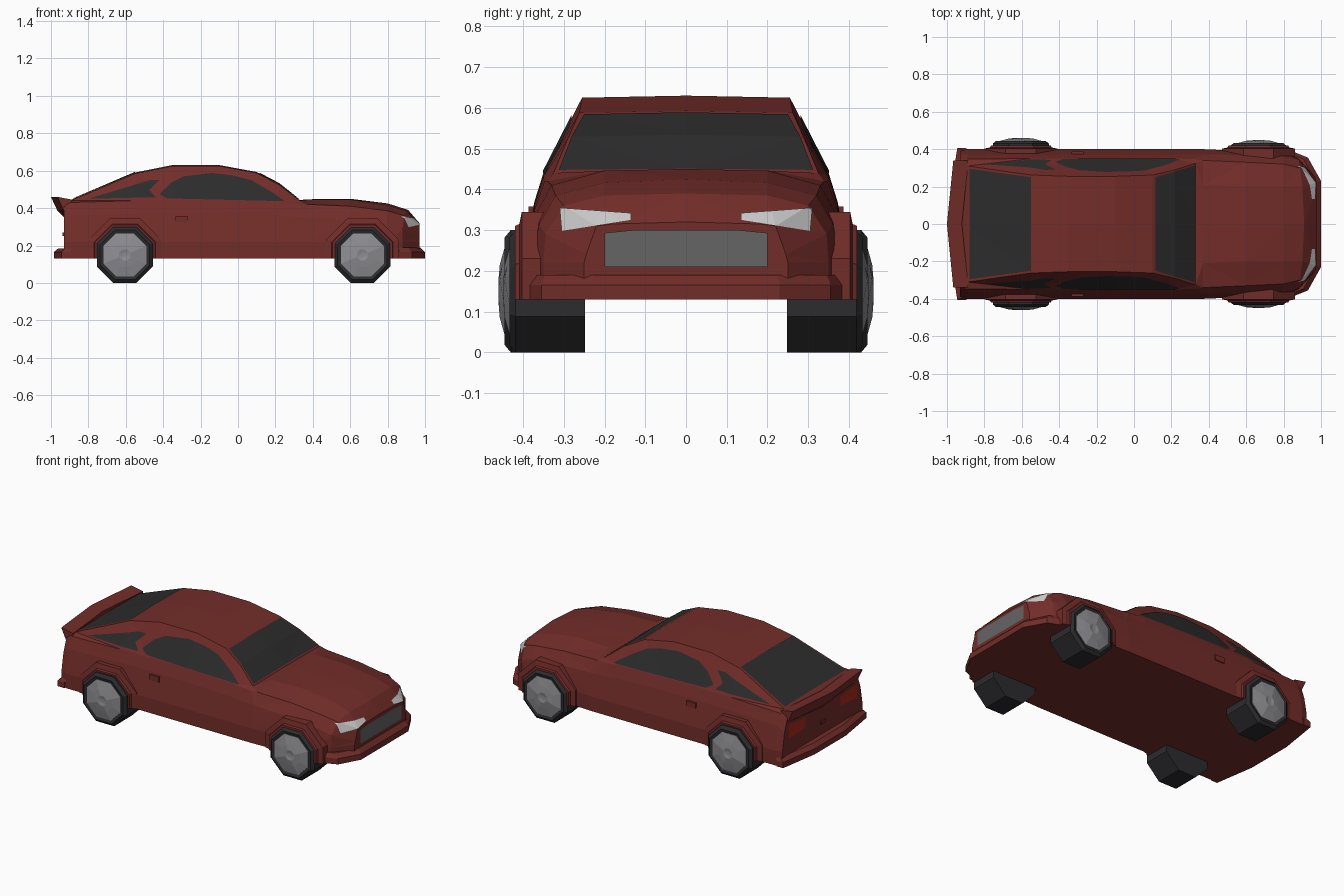
import bpy, bmesh, math
from mathutils import Vector

if "Cube" in bpy.data.objects:
    bpy.data.objects.remove(bpy.data.objects["Cube"])


def material(name, r, g, b):
    m = bpy.data.materials.new(name)
    m.diffuse_color = (r, g, b, 1)
    m.use_nodes = True
    m.node_tree.nodes["Principled BSDF"].inputs["Base Color"].default_value = m.diffuse_color
    return m


PAINT = material("paint", 0.17, 0.026, 0.022)
GLASS = material("glass", 0.025, 0.025, 0.025)
RUBBER = material("rubber", 0.025, 0.025, 0.028)
METAL = material("metal", 0.27, 0.27, 0.29)
GRILLE = material("grille", 0.13, 0.13, 0.13)
LAMP = material("lamp", 0.65, 0.65, 0.63)
RED = material("tail_red", 0.4, 0.02, 0.01)


def loft(name, loops, mat=None, tri=False):
    """Skin a list of equal-length closed loops and cap both ends."""
    bm = bmesh.new()
    rings = [[bm.verts.new(p) for p in loop] for loop in loops]
    n = len(rings[0])
    for a, b in zip(rings, rings[1:]):
        for i in range(n):
            j = (i + 1) % n
            bm.faces.new((a[i], a[j], b[j], b[i]))
    bm.faces.new(rings[0])
    bm.faces.new(rings[-1])
    if tri:
        bmesh.ops.triangulate(bm, faces=bm.faces[:])
    bmesh.ops.recalc_face_normals(bm, faces=bm.faces[:])
    me = bpy.data.meshes.new(name)
    bm.to_mesh(me)
    bm.free()
    ob = bpy.data.objects.new(name, me)
    bpy.context.collection.objects.link(ob)
    if mat:
        me.materials.append(mat)
    return ob


def box(name, x, y, z, mat):
    return loft(name, [[(x[0], v, z[0]), (x[1], v, z[0]), (x[1], v, z[1]), (x[0], v, z[1])] for v in y], mat)


# Body shell: x, sill w, shoulder w, belt w, belt z, top w, top z, centre z
STATIONS = [
    (-0.93, .39, .37, .345, .40, .33, .42, .42),
    (-0.89, .40, .372, .347, .43, .31, .442, .445),
    (-0.55, .40, .372, .350, .44, .262, .585, .59),
    (-0.35, .40, .372, .350, .44, .255, .625, .63),
    (-0.10, .40, .372, .350, .44, .255, .625, .63),
    (0.10, .40, .372, .350, .435, .262, .588, .593),
    (0.22, .40, .372, .350, .43, .29, .525, .53),
    (0.33, .40, .372, .347, .42, .325, .44, .443),
    (0.37, .40, .372, .340, .42, .21, .445, .447),
    (0.60, .39, .368, .330, .41, .20, .446, .45),
    (0.80, .38, .360, .320, .385, .20, .416, .425),
    (0.91, .35, .345, .300, .36, .20, .385, .39),
    (0.97, .25, .245, .220, .31, .18, .315, .32)]


def section(x, wl, wm, wb, zb, wt, zt, zc):
    half = [(wt, zt), (wb, zb), (wm, zb - .07), (wl, .22), (wl, .13)]
    pts = [(0, zc)] + half + [(-y, z) for y, z in reversed(half)]
    bow = .25 if x == 0.91 else 0
    return [(x - bow * y * y, y, z) for y, z in pts]


body = loft("body_shell", [section(*s) for s in STATIONS], PAINT, tri=True)


def panel(name, pts, axis, lo, hi, mat, lift=.004):
    """Cut a patch of the body surface under a 2D outline and lift it clear."""
    def place(a, b, t):
        return {'X': (t, a, b), 'Y': (a, t, b), 'Z': (a, b, t)}[axis]
    ob = loft(name, [[place(a, b, t) for a, b in pts] for t in (lo, hi)], mat)
    mod = ob.modifiers.new("cut", 'BOOLEAN')
    mod.operation = 'INTERSECT'
    mod.solver = 'EXACT'
    mod.object = body
    bpy.context.view_layer.objects.active = ob
    bpy.ops.object.modifier_apply(modifier="cut")
    d = Vector(place(0, 0, 1 if hi > lo else -1))
    bm = bmesh.new()
    bm.from_mesh(ob.data)
    bm.normal_update()
    bmesh.ops.delete(bm, geom=[f for f in bm.faces if f.normal.dot(d) < .3], context='FACES')
    bmesh.ops.translate(bm, verts=bm.verts[:], vec=d * lift)
    for f in bm.faces:
        f.material_index = 0
    bm.to_mesh(ob.data)
    bm.free()
    ob.data.materials.clear()
    ob.data.materials.append(mat)


# Windscreen, rear window and grille
panel("windscreen", [(.115, -.25), (.325, -.312), (.325, .312), (.115, .25)], 'Z', .3, .8, GLASS)
panel("rear_window", [(-.88, -.295), (-.55, -.25), (-.55, .25), (-.88, .295)], 'Z', .3, .8, GLASS)
panel("grille", [(-.20, .21), (.20, .21), (.20, .293), (.13, .30), (-.13, .30), (-.20, .293)], 'X', .7, 1.1, GRILLE)

FRONT_WIN = [(-.42, .475), (-.38, .452), (.25, .437), (.19, .48), (.07, .55),
             (-.03, .575), (-.14, .588), (-.29, .57), (-.36, .535)]
REAR_WIN = [(-.80, .45), (-.44, .458), (-.475, .495), (-.42, .55), (-.47, .55)]

for s, side in ((1, "left"), (-1, "right")):
    # Side glass and lamps
    panel(side + "_door_window", FRONT_WIN, 'Y', .1 * s, .6 * s, GLASS)
    panel(side + "_quarter_window", REAR_WIN, 'Y', .1 * s, .6 * s, GLASS)
    panel(side + "_headlamp", [(s * y, z) for y, z in
          ((.135, .325), (.305, .298), (.31, .355), (.135, .342))], 'X', .7, 1.1, LAMP)
    panel(side + "_tail_lamp", [(s * y, z) for y, z in
          ((.17, .29), (.33, .28), (.33, .365), (.17, .35))], 'X', -.8, -1.1, RED)
    # Door handle
    box(side + "_door_handle", (-.335, -.27), (.35 * s, .387 * s), (.325, .358), PAINT)

    for cx, end, shift in ((-.605, "rear", 0), (.665, "front", -.012)):
        # Flared arch in two steps
        def arch(r, y):
            pts = [(r, .13)] + [(r / math.cos(math.pi / 8) * math.cos(a), .15 + r / math.cos(math.pi / 8) * math.sin(a))
                                for a in (math.pi / 8 + k * math.pi / 4 for k in range(4))] + [(-r, .13)]
            return [(cx + x, s * y, z) for x, z in pts]
        loft(f"{end}_{side}_arch", [arch(.195, .30), arch(.195, .403), arch(.165, .409), arch(.16, .42)], PAINT)

        # Octagonal wheel
        def ring(y, r, dent=0):
            r /= math.cos(math.pi / 8)
            return [(cx + r * math.cos(a), s * (y + shift - dent * (k % 2)), .15 + r * math.sin(a))
                    for k, a in enumerate(math.pi / 8 + k * math.pi / 4 for k in range(8))]
        loft(f"{end}_{side}_tyre", [ring(.26, .15), ring(.43, .15), ring(.445, .132), ring(.44, .115)], RUBBER)
        loft(f"{end}_{side}_rim", [ring(.42, .115), ring(.443, .115), ring(.457, .065, .006),
                                   ring(.46, .03), ring(.456, .012)], METAL)

# Tail spoiler, swept forward at its tips
loft("tail_spoiler", [[(x + 1.0 * abs(y) * .1, y, z) for x, z in
     ((-.92, .445), (-1.0, .46), (-.965, .385), (-.93, .35))] for y in (-.34, 0, .34)], PAINT)


# Bumper lips
def bumper(name, half, z0, z1, z2):
    pts = half + [(x, -y) for x, y in reversed(half)]
    loft(name, [[(x, y, z) for x, y in pts] for z in (z0, z1)] +
         [[(x * .975, y * .975, z2) for x, y in pts]], PAINT)


bumper("front_bumper", [(.83, .395), (.93, .355), (1.0, .23)], .13, .165, .19)
bumper("rear_bumper", [(-.90, .405), (-.945, .405), (-.985, .15)], .13, .165, .185)

# Boot latch
box("boot_latch", (-.937, -.92), (-.02, .02), (.25, .27), PAINT)
